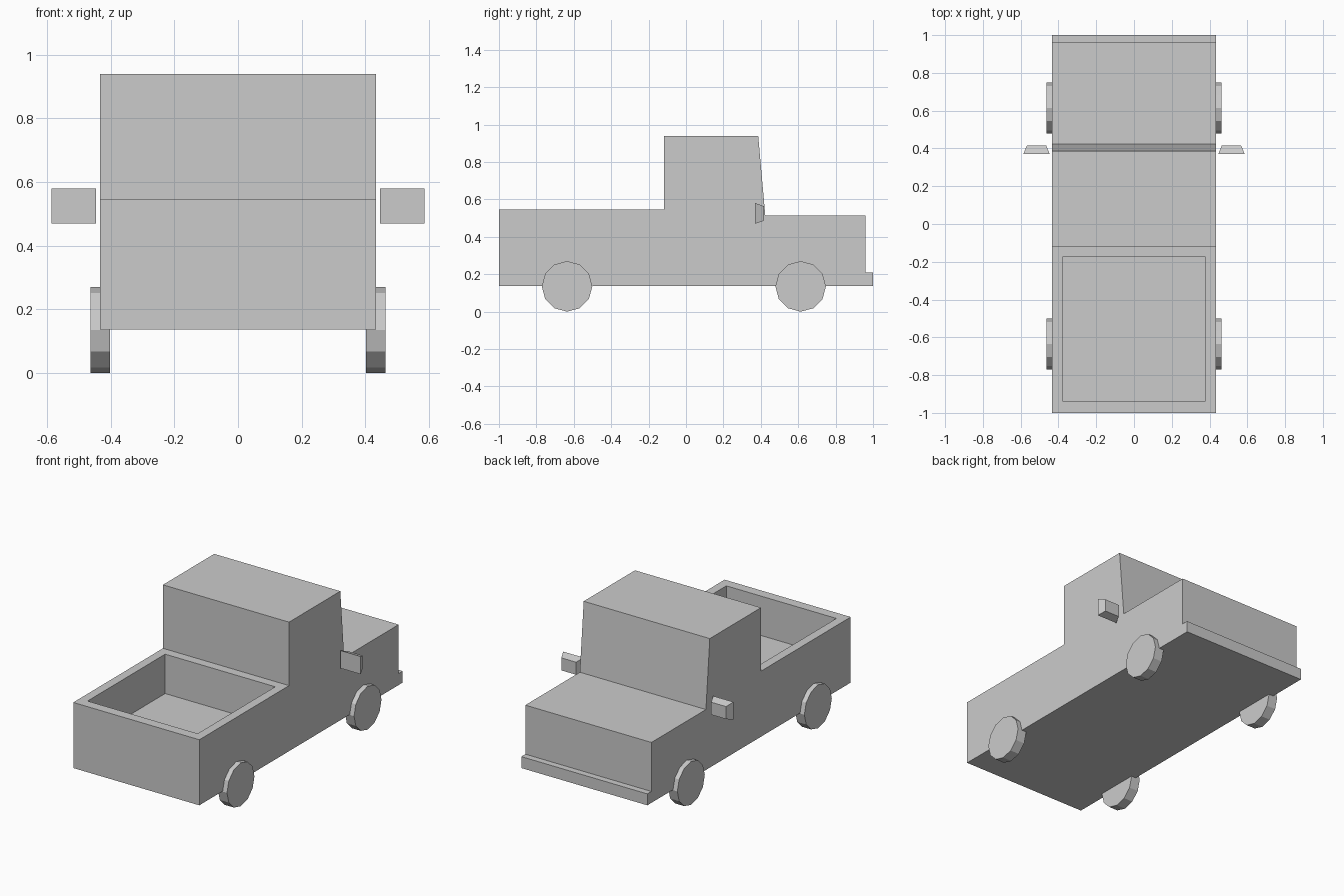
import bpy, bmesh
from math import pi
from mathutils import Matrix

if "Cube" in bpy.data.objects:
    bpy.data.objects.remove(bpy.data.objects["Cube"])

HALF_W = 0.434


def finish(bm, name):
    bmesh.ops.recalc_face_normals(bm, faces=bm.faces)
    mesh = bpy.data.meshes.new(name)
    bm.to_mesh(mesh)
    bm.free()
    obj = bpy.data.objects.new(name, mesh)
    bpy.context.collection.objects.link(obj)
    return obj


# Truck body: side profile (y, z) extruded across the width
profile = [(-1, 0.137), (1, 0.137), (1, 0.208), (0.96, 0.208), (0.96, 0.513),
           (0.424, 0.513), (0.386, 0.94), (-0.118, 0.94), (-0.118, 0.545), (-1, 0.545)]
bm = bmesh.new()
side = bm.faces.new([bm.verts.new((-HALF_W, y, z)) for y, z in profile])
ext = bmesh.ops.extrude_face_region(bm, geom=[side], use_keep_orig=True)
bmesh.ops.translate(bm, vec=(2 * HALF_W, 0, 0),
                    verts=[g for g in ext["geom"] if isinstance(g, bmesh.types.BMVert)])
bmesh.ops.recalc_face_normals(bm, faces=bm.faces)

# Cargo bed: inset the rear deck and sink it to the floor
deck = next(f for f in bm.faces
            if f.normal.z > 0.9 and f.calc_center_median().y < -0.3)
bmesh.ops.inset_region(bm, faces=[deck], thickness=0.055)
for v in deck.verts:
    v.co.x = 0.379 if v.co.x > 0 else -0.379
    v.co.y = -0.938 if v.co.y < -0.5 else -0.175
ext = bmesh.ops.extrude_discrete_faces(bm, faces=[deck])
floor = ext["faces"][0]
for v in floor.verts:
    v.co.z = 0.30
# join the rim and floor with bed walls
rim_edges = [e for e in bm.edges if e.is_boundary]
bmesh.ops.bridge_loops(bm, edges=rim_edges) if rim_edges else None
finish(bm, "truck_body")


# Wheels: 12-sided discs
def wheel(name, x, y):
    bm = bmesh.new()
    bmesh.ops.create_cone(bm, cap_ends=True, segments=12, radius1=0.135, radius2=0.135,
                          depth=0.062, matrix=Matrix.Rotation(pi / 2, 4, 'Y'))
    finish(bm, name).location = (x, y, 0.135)


# Side mirrors: boxes tapering toward the hood
def mirror(name, x):
    bm = bmesh.new()
    bmesh.ops.create_cube(bm, size=1)
    for v in bm.verts:
        w, h = (0.102, 0.078) if v.co.y > 0 else (0.14, 0.11)
        v.co = (v.co.x * w, v.co.y * 0.046, v.co.z * h)
    finish(bm, name).location = (x, 0.393, 0.525)


for s, label in ((-1, "left"), (1, "right")):
    wheel(f"rear_wheel_{label}", s * 0.433, -0.636)
    wheel(f"front_wheel_{label}", s * 0.433, 0.613)
    mirror(f"side_mirror_{label}", s * 0.516)
